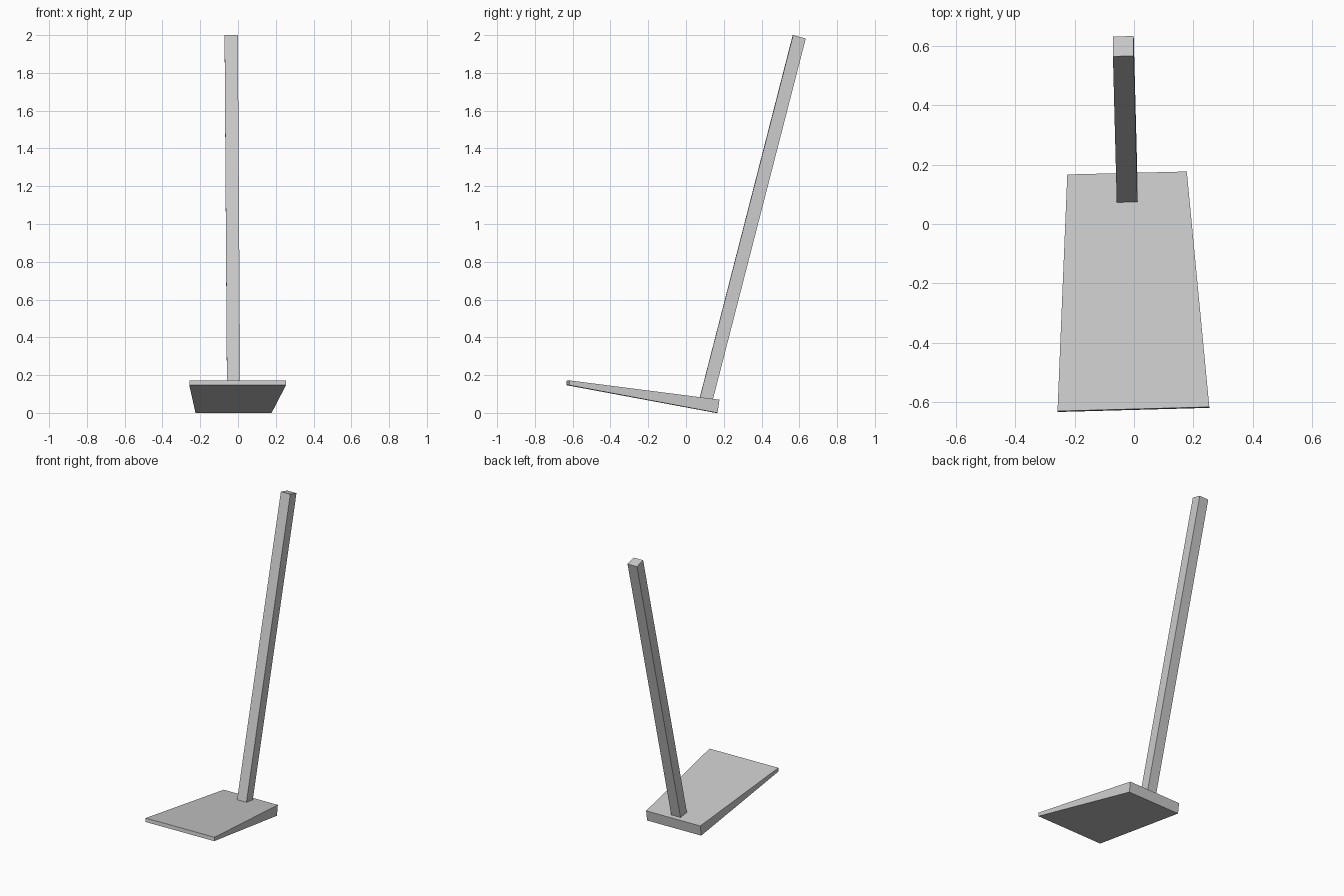
import bpy, bmesh

if "Cube" in bpy.data.objects:
    bpy.data.objects.remove(bpy.data.objects["Cube"])


def prism(name, end_a, end_b):
    """Six-sided solid joining two matching quads."""
    bm = bmesh.new()
    a = [bm.verts.new(p) for p in end_a]
    b = [bm.verts.new(p) for p in end_b]
    bm.faces.new(a)
    bm.faces.new(b)
    for i in range(4):
        j = (i + 1) % 4
        bm.faces.new((a[i], a[j], b[j], b[i]))
    bmesh.ops.recalc_face_normals(bm, faces=bm.faces)
    mesh = bpy.data.meshes.new(name)
    bm.to_mesh(mesh)
    bm.free()
    obj = bpy.data.objects.new(name, mesh)
    bpy.context.collection.objects.link(obj)
    return obj


# Tapered blade: thick narrow heel to thin wide front edge
prism("blade",
      [(-0.225, 0.157, 0.0), (0.178, 0.167, 0.0),
       (0.178, 0.177, 0.070), (-0.225, 0.167, 0.070)],
      [(-0.258, -0.634, 0.147), (0.254, -0.620, 0.147),
       (0.254, -0.617, 0.172), (-0.258, -0.631, 0.172)])

# Square leaning handle, its foot sunk slightly into the blade
prism("handle",
      [(-0.058, 0.068, 0.063), (0.012, 0.069, 0.063),
       (0.012, 0.136, 0.046), (-0.058, 0.135, 0.046)],
      [(-0.071, 0.565, 2.0), (-0.001, 0.567, 2.0),
       (-0.001, 0.634, 1.982), (-0.071, 0.632, 1.982)])
